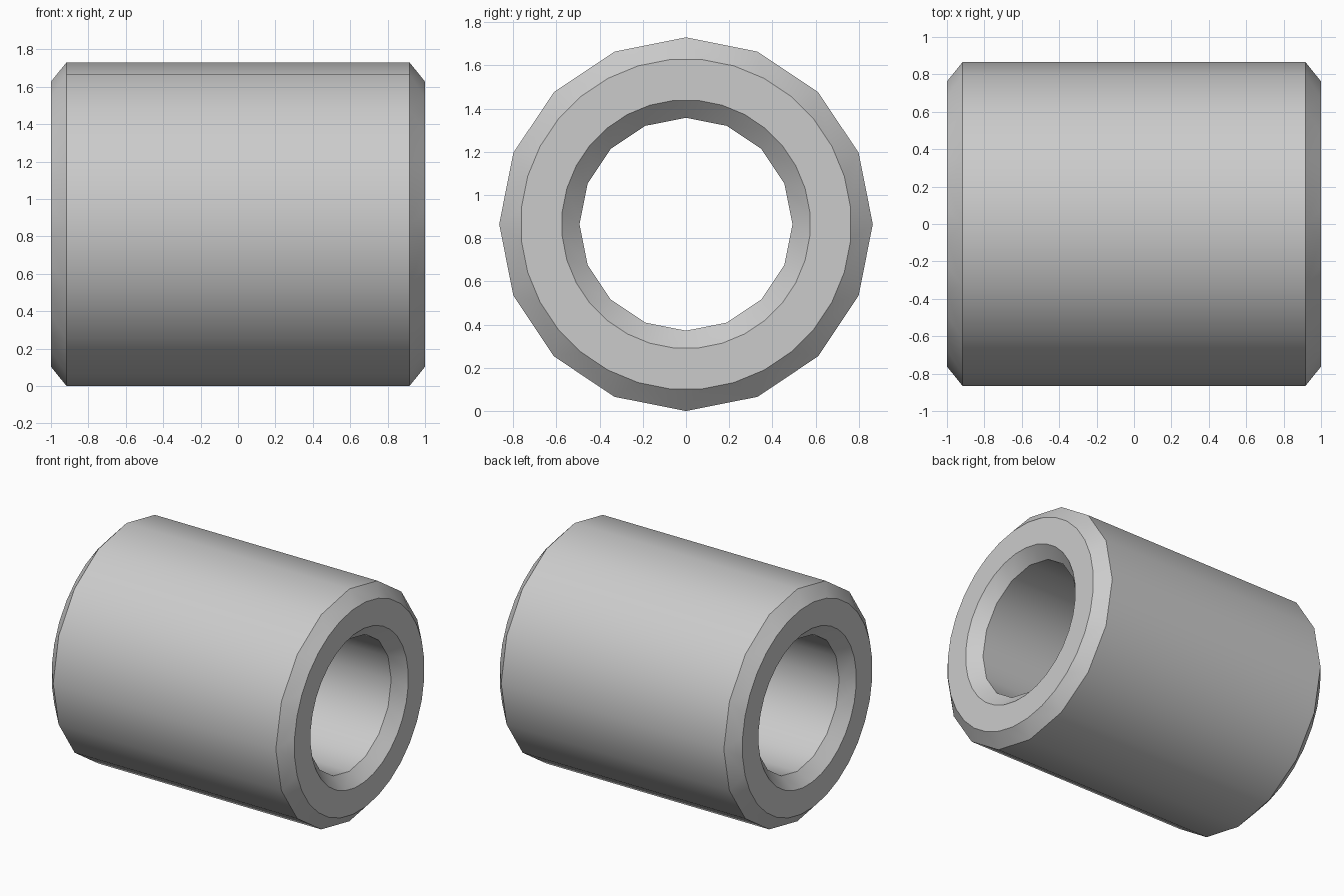
import bpy, bmesh, math

if "Cube" in bpy.data.objects:
    bpy.data.objects.remove(bpy.data.objects["Cube"])

R_OUT, R_BORE = 0.865, 0.493          # 16-sided walls
R_RIM, R_MOUTH = 0.766, 0.576         # 32-sided end-face rings
X_END, X_WALL = 1.0, 0.917
N = 16
Z = R_OUT

bm = bmesh.new()


def ring(x, r, count, offset=0.0):
    return [bm.verts.new((x, r * math.sin(2 * math.pi * (i + offset) / count),
                          Z + r * math.cos(2 * math.pi * (i + offset) / count)))
            for i in range(count)]


def bridge(a, b):
    n = len(a)
    for i in range(n):
        j = (i + 1) % n
        bm.faces.new((a[i], a[j], b[j], b[i]))


def chamfer(coarse, fine):
    # each coarse corner fans to a short fine edge, each coarse side to a quad
    for i in range(N):
        j = (i + 1) % N
        bm.faces.new((coarse[i], fine[2 * i - 1], fine[2 * i]))
        bm.faces.new((coarse[i], fine[2 * i], fine[2 * i + 1], coarse[j]))


# Chamfered ends with flat annular faces
walls = []
for s in (-1, 1):
    outer = ring(s * X_WALL, R_OUT, N)
    rim = ring(s * X_END, R_RIM, 2 * N, 0.5)
    mouth = ring(s * X_END, R_MOUTH, 2 * N, 0.5)
    bore = ring(s * X_WALL, R_BORE, N)
    chamfer(outer, rim)
    bridge(rim, mouth)
    chamfer(bore, mouth)
    walls.append((outer, bore))

# Outer wall and bore
bridge(walls[0][0], walls[1][0])
bridge(walls[0][1], walls[1][1])
bmesh.ops.recalc_face_normals(bm, faces=bm.faces[:])

mesh = bpy.data.meshes.new("bushing")
bm.to_mesh(mesh)
bm.free()
obj = bpy.data.objects.new("bushing", mesh)
bpy.context.collection.objects.link(obj)
bpy.context.view_layer.objects.active = obj
obj.select_set(True)
bpy.ops.object.shade_smooth_by_angle(angle=math.radians(30))
